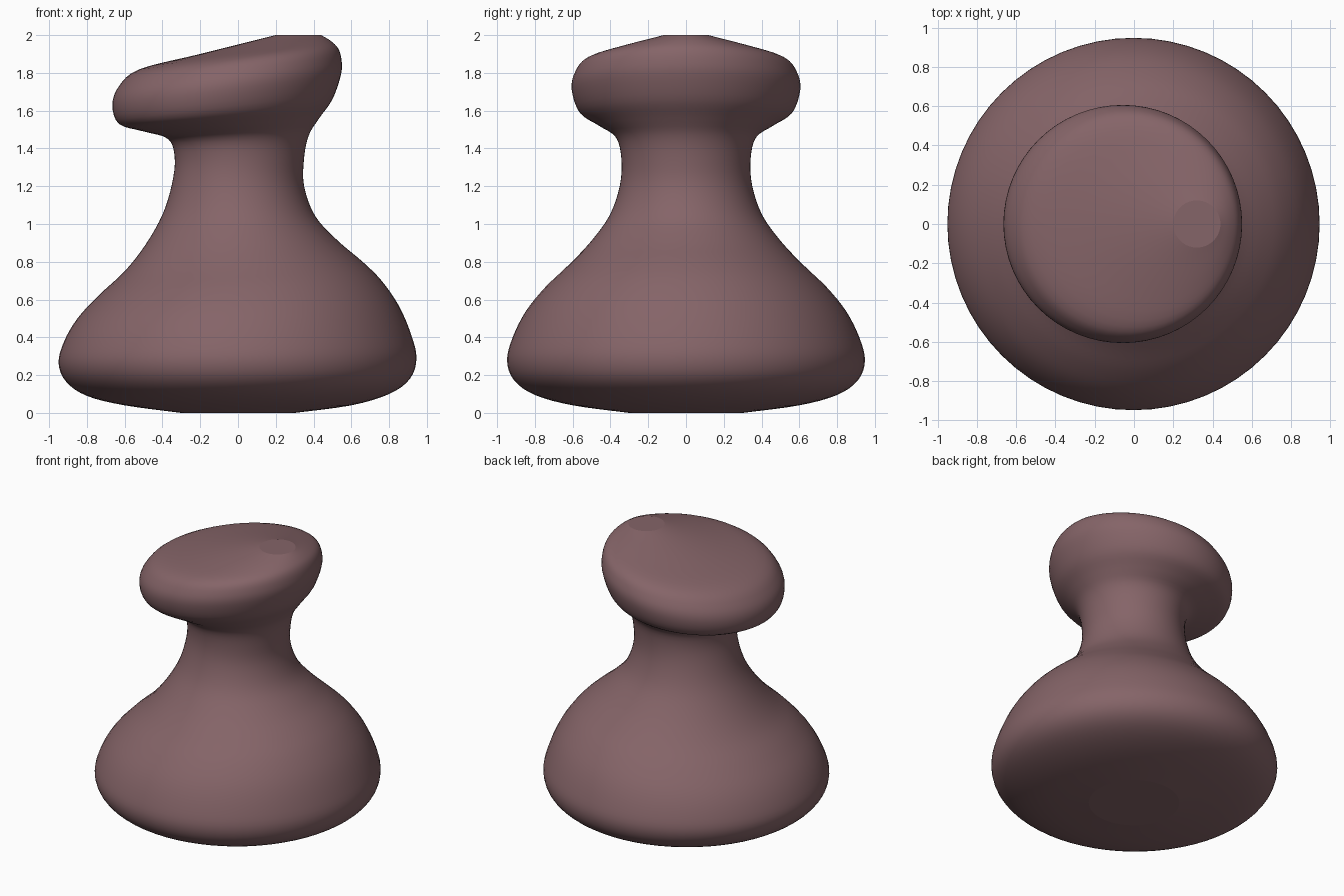
import bpy
import bmesh
from math import cos, sin, tau
from mathutils import Vector

SEGMENTS = 64
STEPS = 4

default = bpy.data.objects.get("Cube")
if default:
    bpy.data.objects.remove(default, do_unlink=True)


def make_material(name, colour):
    material = bpy.data.materials.new(name)
    material.use_nodes = True
    material.diffuse_color = colour
    material.node_tree.nodes["Principled BSDF"].inputs["Base Color"].default_value = colour
    return material


def smooth_between(a, b, c, d, t):
    """Catmull-Rom interpolation between b and c."""
    return 0.5 * (2 * b + (c - a) * t + (2 * a - 5 * b + 4 * c - d) * t ** 2
                  + (3 * b - a - 3 * c + d) * t ** 3)


def refine(rings):
    """Insert extra in-between rings so the profile flows smoothly."""
    padded = [rings[0]] + rings + [rings[-1]]
    result = []
    for i in range(len(rings) - 1):
        for step in range(STEPS):
            result.append(smooth_between(*padded[i:i + 4], step / STEPS))
    result.append(rings[-1])
    return result


def add_ring(bm, ring):
    """Tilted circle spanning from its -x end to its +x end."""
    x_low, z_low, x_high, z_high = ring
    radius = (x_high - x_low) / 2
    verts = []
    for i in range(SEGMENTS):
        angle = tau * i / SEGMENTS
        x = (x_low + x_high) / 2 + radius * cos(angle)
        z = (z_low + z_high) / 2 + (z_high - z_low) / 2 * cos(angle)
        verts.append(bm.verts.new((x, radius * sin(angle), z)))
    return verts


# Opposite edges of each ring: -x end (x, z), then +x end (x, z)
base = [(-.3, 0, .3, 0), (-.6, .04, .6, .04), (-.8, .09, .8, .1),
        (-.91, .165, .91, .18), (-.95, .265, .945, .29),
        (-.92, .38, .915, .42), (-.85, .5, .85, .57)]
shoulder = [(-.74, .62, .76, .7), (-.6, .75, .66, .8),
            (-.49, .89, .53, .91), (-.4, 1.05, .41, 1.04)]
neck = [(-.35, 1.21, .35, 1.2), (-.335, 1.35, .35, 1.35),
        (-.37, 1.45, .375, 1.47)]
head = [(-.5, 1.49, .43, 1.56), (-.63, 1.53, .5, 1.66),
        (-.665, 1.63, .545, 1.79), (-.63, 1.73, .548, 1.87),
        (-.52, 1.82, .53, 1.93), (-.2, 1.9, .49, 1.97), (.2, 2, .44, 2)]

# Loft the rings into one continuous body
bm = bmesh.new()
profile = refine([Vector(r) for r in base + shoulder + neck + head])
loops = [add_ring(bm, ring) for ring in profile]
for lower, upper in zip(loops, loops[1:]):
    for i in range(SEGMENTS):
        j = (i + 1) % SEGMENTS
        face = bm.faces.new((lower[i], lower[j], upper[j], upper[i]))
        face.smooth = True

# Flat caps at the foot and the crown
bm.faces.new(loops[0])
bm.faces.new(loops[-1])

mesh = bpy.data.meshes.new("tilted_head_pawn")
bm.to_mesh(mesh)
bm.free()
mesh.materials.append(make_material("dusty mauve", (.235, .128, .138, 1)))
body = bpy.data.objects.new("tilted_head_pawn", mesh)
bpy.context.collection.objects.link(body)
